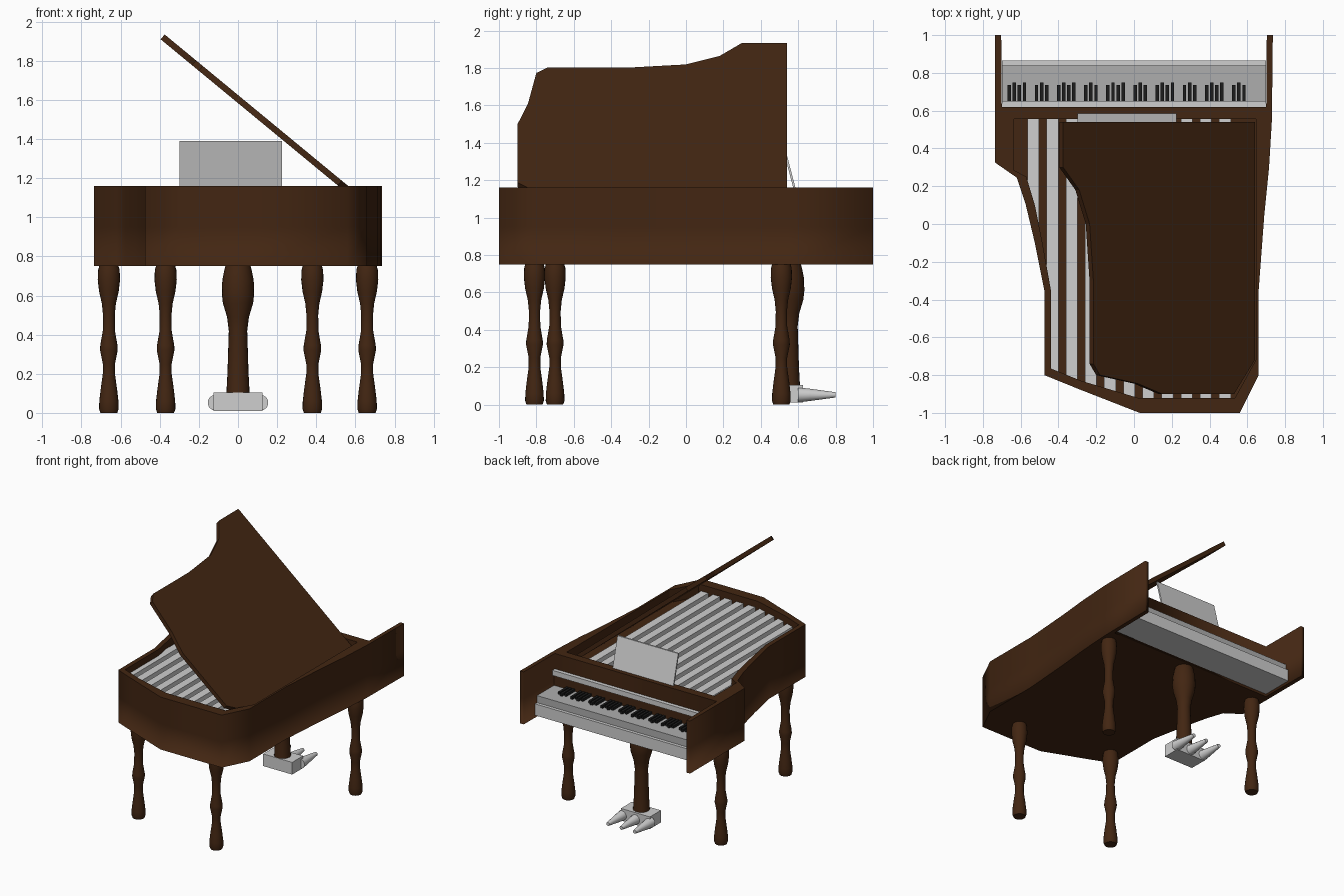
import bpy, bmesh, math
from mathutils import Vector, Matrix

if "Cube" in bpy.data.objects:
    bpy.data.objects.remove(bpy.data.objects["Cube"])


def material(name, rgb):
    m = bpy.data.materials.new(name)
    m.diffuse_color = (*rgb, 1)
    m.use_nodes = True
    m.node_tree.nodes["Principled BSDF"].inputs["Base Color"].default_value = m.diffuse_color
    return m


WOOD = material("dark brown wood", (0.055, 0.019, 0.006))
LIGHT = material("light grey", (0.62, 0.62, 0.62))
GREY = material("key grey", (0.42, 0.42, 0.42))
BLACK = material("black", (0.012, 0.012, 0.012))


def finish(bm, name, mat, smooth=False):
    me = bpy.data.meshes.new(name)
    bm.to_mesh(me)
    bm.free()
    ob = bpy.data.objects.new(name, me)
    bpy.context.collection.objects.link(ob)
    me.materials.append(mat)
    if smooth:
        bpy.ops.object.select_all(action='DESELECT')
        ob.select_set(True)
        bpy.context.view_layer.objects.active = ob
        bpy.ops.object.shade_smooth_by_angle(angle=math.radians(50))
    return ob


def add_box(bm, x0, x1, y0, y1, z0, z1):
    mat = Matrix.Translation(((x0 + x1) / 2, (y0 + y1) / 2, (z0 + z1) / 2))
    mat = mat @ Matrix.Diagonal((x1 - x0, y1 - y0, z1 - z0, 1))
    bmesh.ops.create_cube(bm, size=1, matrix=mat)


def box(name, mat, *dims):
    bm = bmesh.new()
    add_box(bm, *dims)
    return finish(bm, name, mat)


def ring(bm, pts, z):
    return [bm.verts.new((x, y, z)) for x, y in pts]


def extrude_all(bm, vec):
    """Turn the flat faces in bm into a closed solid."""
    r = bmesh.ops.extrude_face_region(bm, geom=bm.faces[:], use_keep_orig=True)
    bmesh.ops.translate(bm, vec=vec, verts=[g for g in r["geom"] if isinstance(g, bmesh.types.BMVert)])
    bmesh.ops.recalc_face_normals(bm, faces=bm.faces[:])


def lathe(name, profile, x, y, n=20):
    bm = bmesh.new()
    rings = [ring(bm, [(x + r * math.cos(2 * math.pi * i / n), y + r * math.sin(2 * math.pi * i / n))
                       for i in range(n)], z) for r, z in profile]
    for a, b in zip(rings, rings[1:]):
        for i in range(n):
            bm.faces.new((a[i], a[(i + 1) % n], b[(i + 1) % n], b[i]))
    bm.faces.new(rings[0][::-1])
    bm.faces.new(rings[-1])
    return finish(bm, name, mat=WOOD, smooth=True)


TOP, BOTTOM, BOARD = 1.16, 0.75, 1.06

# Plan outlines, counter-clockwise: case with its two key arms, and the string opening
outer = [(-.735, 1), (-.735, .325), (-.62, .245), (-.575, .11), (-.525, -.1), (-.475, -.35), (-.475, -.8),
         (-.29, -.875), (.03, -1), (.56, -1), (.66, -.8), (.66, -.35), (.69, .05), (.715, .3), (.73, .55),
         (.735, 1), (.703, 1), (.70, .62), (-.70, .62), (-.703, 1)]
inner = [(-.635, .555), (-.635, .285), (-.57, .25), (-.525, .1), (-.485, -.1), (-.44, -.35), (-.44, -.765),
         (-.28, -.83), (.02, -.92), (.535, -.92), (.645, -.72), (.645, .555)]

# Case: outer walls and underside, softly shaded into the bottom
bm = bmesh.new()
levels = [ring(bm, outer, z) for z in (BOTTOM, 0.95, TOP)]
n = len(outer)
for a, b in zip(levels, levels[1:]):
    for i in range(n):
        bm.faces.new((a[i], a[(i + 1) % n], b[(i + 1) % n], b[i]))
under = bm.faces.new(levels[0][::-1])
for e in bm.edges:
    upright = abs(e.verts[0].co.z - e.verts[1].co.z) > 0.01
    if upright and e.calc_face_angle(0) > 0.9:
        e.smooth = False
bmesh.ops.inset_region(bm, faces=[under], thickness=0.01)
for f in bm.faces:
    f.smooth = True
finish(bm, "case_shell", WOOD)

# Rim: flat top with the string opening, its inner walls and the soundboard
bm = bmesh.new()
edges = []
for pts in (outer, inner):
    vs = ring(bm, pts, TOP)
    edges += [bm.edges.new((vs[i], vs[(i + 1) % len(vs)])) for i in range(len(vs))]
bmesh.ops.triangle_fill(bm, edges=edges, use_beauty=True, normal=(0, 0, 1))
for f in bm.faces:
    f.normal_update()
    if f.normal.z < 0:
        f.normal_flip()
lo, hi = ring(bm, inner, BOARD), ring(bm, inner, TOP)
m = len(inner)
for i in range(m):
    j = (i + 1) % m
    bm.faces.new((lo[j], lo[i], hi[i], hi[j]))
bm.faces.new(lo)
finish(bm, "case_rim_and_soundboard", WOOD)

# String bars: strips of the opening outline
for k in range(11):
    cx = -0.533 + 0.1015 * k
    bm = bmesh.new()
    bm.faces.new(ring(bm, inner, BOARD))
    for x, sign in ((cx - .031, -1), (cx + .031, 1)):
        bmesh.ops.bisect_plane(bm, geom=bm.verts[:] + bm.edges[:] + bm.faces[:], dist=1e-5,
                               plane_co=(x, 0, 0), plane_no=(sign, 0, 0), clear_outer=True)
    extrude_all(bm, (0, 0, 0.05))
    finish(bm, f"string_bar_{k + 1}", LIGHT)

# Open lid: plan outline projected on the sloping plane
lid = [(-.375, .54), (-.375, .30), (-.29, .18), (-.235, 0), (-.215, -.3), (-.215, -.74), (-.18, -.8),
       (.02, -.845), (.15, -.9), (.53, -.9), (.64, -.72), (.64, .54)]
bm = bmesh.new()
bm.faces.new([bm.verts.new((x, y, 1.93 - 0.825 * (x + .37))) for x, y in lid])
extrude_all(bm, Vector((-0.825, 0, -1)).normalized() * 0.032)
finish(bm, "lid", WOOD)

# Keyboard
box("keybed", LIGHT, -.70, .70, .615, .865, .77, .86)
box("white_keys", GREY, -.70, .70, .615, .84, .86, .915)
box("fallboard_strip", LIGHT, -.70, .70, .615, .65, 1.0, 1.04)
box("fallboard_shadow_rail", WOOD, -.70, .70, .615, .63, .915, 1.0)
bm = bmesh.new()
for g in range(10):
    count = 4 if g % 2 == 0 else 3
    for k in range(count):
        x = -.62 + .1435 * g * .91 + (k - (count - 1) / 2) * .027
        y1 = .75 if k % 2 else .735
        add_box(bm, x - .009, x + .009, .63, y1, .912, .935)
finish(bm, "black_keys", BLACK)

# Music stand leaning back against the lid side
bm = bmesh.new()
bm.faces.new([bm.verts.new(p) for p in ((-.30, .585, TOP), (.225, .585, TOP), (.225, .525, 1.39), (-.30, .525, 1.39))])
extrude_all(bm, (0, -.012, 0))
finish(bm, "music_stand", LIGHT)

# Turned legs
leg = [(.043, 0), (.05, .02), (.049, .06), (.042, .12), (.031, .2), (.031, .25), (.045, .32), (.044, .345),
       (.031, .42), (.03, .5), (.036, .56), (.05, .62), (.057, .68), (.055, .73), (.048, .755)]
for name, x, y in (("back_leg_left", -.66, .51), ("back_leg_right", .66, .51),
                   ("front_leg_left", -.37, -.70), ("front_leg_right", .38, -.81)):
    lathe(name, leg, x, y)
lathe("pedal_post", [(.06, .09), (.054, .2), (.047, .42), (.056, .49), (.077, .56), (.083, .61),
                     (.08, .68), (.07, .73), (.063, .755)], 0, .55)

# Pedal box and three tapered pedals
box("pedal_box", LIGHT, -.125, .125, .49, .625, .01, .105)
for name, x in (("left", -.115), ("middle", 0), ("right", .115)):
    bm = bmesh.new()
    for y0, y1, r0, r1 in ((.60, .66, .04, .033), (.66, .80, .033, .014)):
        mat = Matrix.Translation((x, (y0 + y1) / 2, .052)) @ Matrix.Rotation(-math.pi / 2, 4, 'X')
        bmesh.ops.create_cone(bm, cap_ends=True, segments=14, radius1=r0, radius2=r1, depth=y1 - y0, matrix=mat)
    finish(bm, "pedal_" + name, LIGHT, smooth=True)
